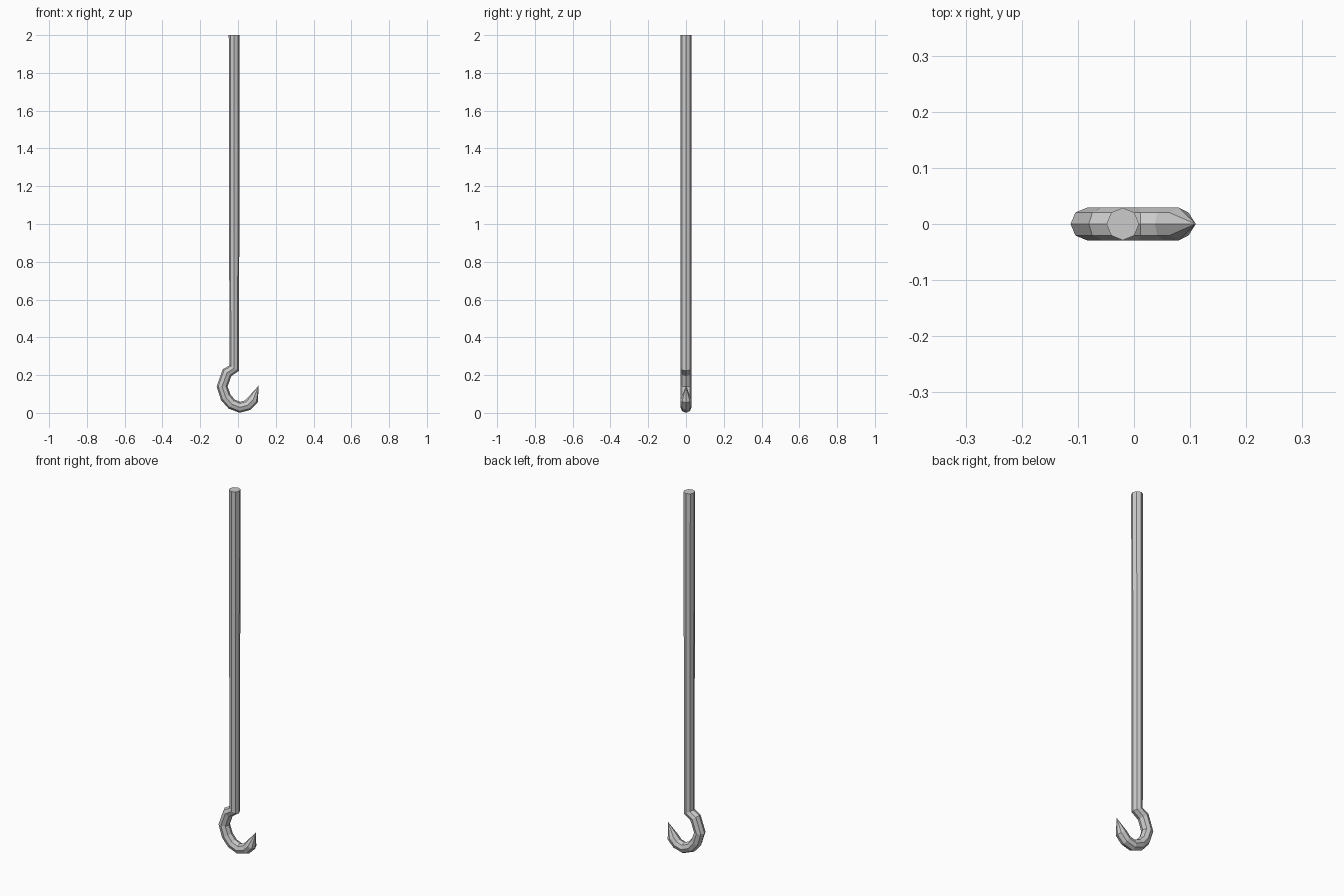
import bpy, bmesh, math
from mathutils import Vector

if "Cube" in bpy.data.objects:
    bpy.data.objects.remove(bpy.data.objects["Cube"])

R, SIDES = 0.029, 8
# centre line of the rod and hook (x, z), ending in a sharp tip
path = [(-0.02, 2.0), (-0.02, 0.237), (-0.058, 0.213), (-0.084, 0.14),
        (-0.065, 0.083), (-0.034, 0.047), (0.01, 0.0295), (0.052, 0.041), (0.08, 0.07)]
tip = (0.11, 0.145)

pts = [Vector((x, 0, z)) for x, z in path]
ends = pts + [Vector((tip[0], 0, tip[1]))]
bm = bmesh.new()
rings = []
for i, p in enumerate(pts):
    # mitred cross-section at each bend
    d_out = (ends[i + 1] - p).normalized()
    d_in = (p - pts[i - 1]).normalized() if i else d_out
    t = (d_in + d_out).normalized()
    side = Vector((-t.z, 0, t.x))
    ring = []
    for k in range(SIDES):
        a = 2 * math.pi * k / SIDES
        ring.append(bm.verts.new(p + side * R * math.cos(a) + Vector((0, R * math.sin(a), 0))))
    rings.append(ring)

# tube walls, flat top cap and pointed end
for a, b in zip(rings, rings[1:]):
    for k in range(SIDES):
        n = (k + 1) % SIDES
        bm.faces.new((a[k], a[n], b[n], b[k]))
bm.faces.new(rings[0])
point = bm.verts.new(ends[-1])
for k in range(SIDES):
    bm.faces.new((rings[-1][k], rings[-1][(k + 1) % SIDES], point))
bmesh.ops.recalc_face_normals(bm, faces=bm.faces)

mesh = bpy.data.meshes.new("hooked_rod")
bm.to_mesh(mesh)
bm.free()
bpy.context.collection.objects.link(bpy.data.objects.new("hooked_rod", mesh))
